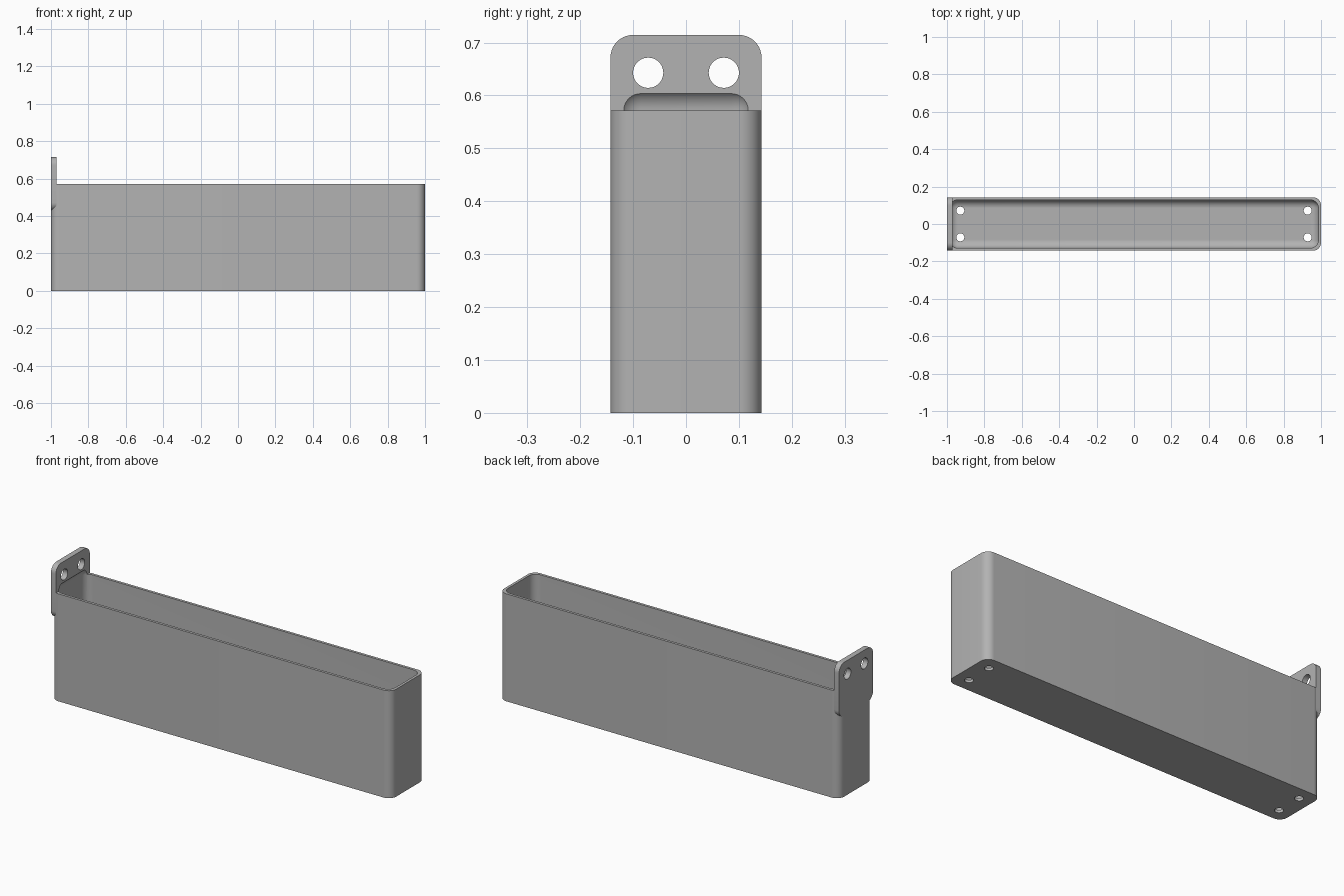
import bpy
import bmesh
from math import radians
from mathutils import Matrix

cube = bpy.data.objects.get("Cube")
if cube:
    bpy.data.objects.remove(cube, do_unlink=True)

U = 1 / 70  # one design unit; the bin is 140 units long
LENGTH, WIDTH, HEIGHT = 140, 20, 40
WALL, RADIUS = 1, 3

grey = bpy.data.materials.new("plain_grey")
grey.use_nodes = True
GREY = (0.45, 0.45, 0.45, 1)
grey.diffuse_color = GREY
grey.node_tree.nodes["Principled BSDF"].inputs["Base Color"].default_value = GREY


def add_object(name, bm):
    mesh = bpy.data.meshes.new(name)
    bmesh.ops.scale(bm, vec=(U, U, U), verts=bm.verts)
    bmesh.ops.recalc_face_normals(bm, faces=bm.faces)
    bm.to_mesh(mesh)
    bm.free()
    mesh.materials.append(grey)
    obj = bpy.data.objects.new(name, mesh)
    bpy.context.collection.objects.link(obj)
    return obj


def rounded_box(name, low, high, axis=None, segments=10):
    """Box between two corners; rounds edges along one axis, or all edges."""
    bm = bmesh.new()
    size = [b - a for a, b in zip(low, high)]
    centre = [(a + b) / 2 for a, b in zip(low, high)]
    bmesh.ops.create_cube(
        bm, size=1, matrix=Matrix.Translation(centre) @ Matrix.Diagonal((*size, 1)))
    edges = [e for e in bm.edges if axis is None
             or abs((e.verts[0].co - e.verts[1].co)[axis]) > 0.1]
    bmesh.ops.bevel(bm, geom=edges, offset=RADIUS, segments=segments,
                    profile=0.5, affect='EDGES')
    return add_object(name, bm)


def hole_cutter(centre, radius, sideways=False):
    bm = bmesh.new()
    turn = Matrix.Rotation(radians(90), 4, 'Y') if sideways else Matrix()
    bmesh.ops.create_cone(bm, cap_ends=True, segments=40, radius1=radius,
                          radius2=radius, depth=8,
                          matrix=Matrix.Translation(centre) @ turn)
    return add_object("hole_cutter", bm)


def combine(target, other, operation):
    other.hide_render = True
    mod = target.modifiers.new(operation.lower(), 'BOOLEAN')
    mod.operation, mod.solver, mod.object = operation, 'EXACT', other
    bpy.context.view_layer.objects.active = target
    bpy.ops.object.modifier_apply(modifier=mod.name)
    bpy.data.objects.remove(other, do_unlink=True)


L, W = LENGTH / 2, WIDTH / 2

# Outer body with rounded upright corners, and the mounting tab at one end
bin_body = rounded_box("bin_with_mounting_tab", (-L, -W, 0), (L, W, HEIGHT), axis=2)
tab = rounded_box("tab", (-L, -W, 30), (-L + 2, W, 50), axis=0)
combine(bin_body, tab, 'UNION')

# Filleted hollow, which also scoops into the tab above the rim
hollow = rounded_box("hollow", (WALL - L, WALL - W, WALL),
                     (L - WALL, W - WALL, HEIGHT + RADIUS + 0.01))
combine(bin_body, hollow, 'DIFFERENCE')

# Screw holes in the tab and drain holes in the floor
for y in (-5, 5):
    combine(bin_body, hole_cutter((-L, y, 45), 2, True), 'DIFFERENCE')
    for x in (-65, 65):
        combine(bin_body, hole_cutter((x, y, 0), 1.5), 'DIFFERENCE')

# Smooth the fillets and keep the rims crisp
bpy.ops.object.select_all(action='DESELECT')
bin_body.select_set(True)
bpy.context.view_layer.objects.active = bin_body
bpy.ops.object.shade_smooth_by_angle(angle=radians(25))
